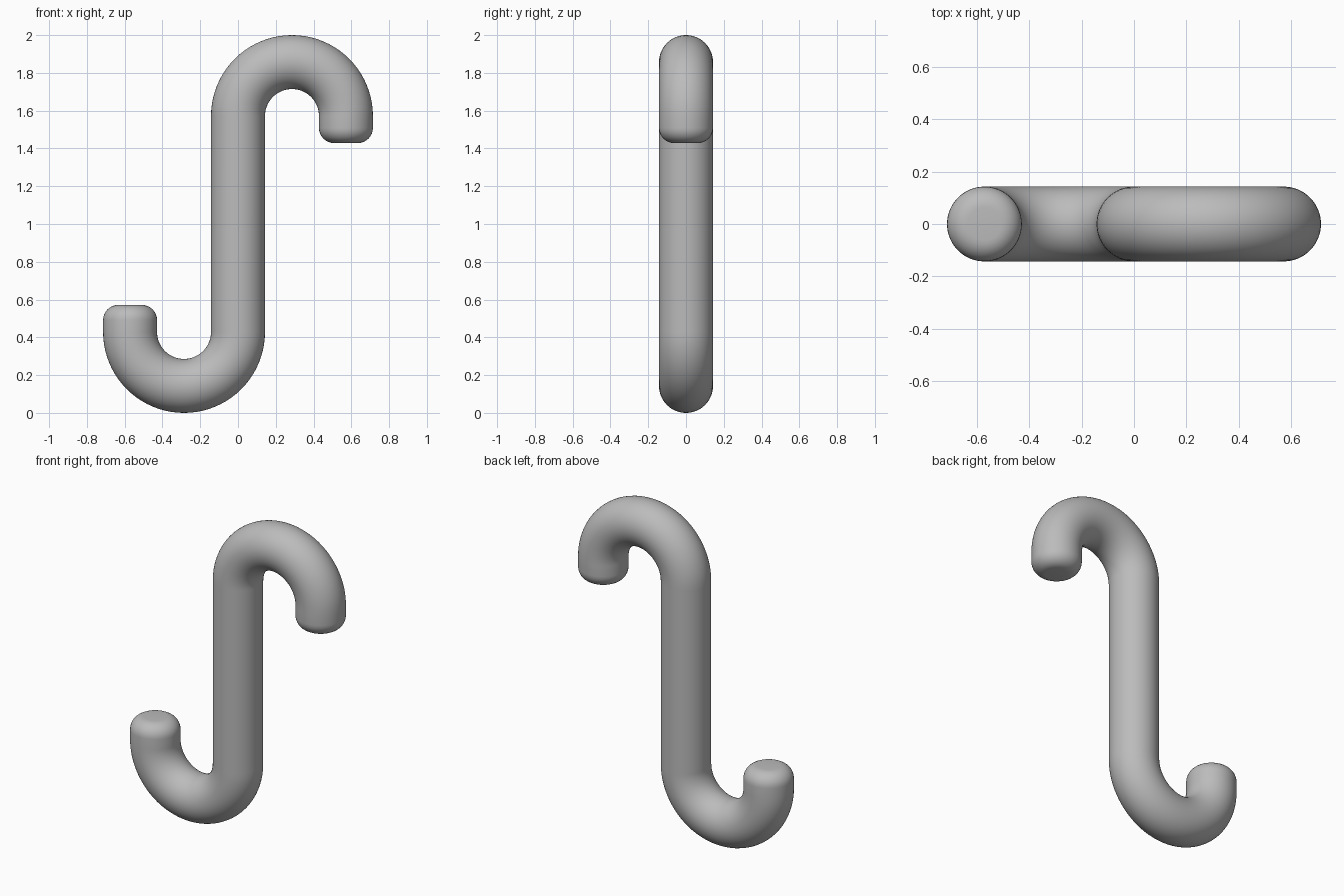
import bpy, bmesh, math
from mathutils import Vector

if "Cube" in bpy.data.objects:
    bpy.data.objects.remove(bpy.data.objects["Cube"], do_unlink=True)

TUBE = 1 / 7          # tube radius
BEND = 2 / 7          # bend centreline radius
FILLET = 0.08         # rounding of the tips
SIDES, STEPS, ROUND = 64, 40, 8
MID, BEND_Z = 1.0, 2 - 3 / 7
TIP_Z = BEND_Z - TUBE

steel = bpy.data.materials.new("grey steel")
steel.use_nodes = True
grey = (0.5, 0.5, 0.5, 1)
steel.diffuse_color = grey
steel.node_tree.nodes["Principled BSDF"].inputs["Base Color"].default_value = grey

# Upper half of the path: (x, z, tangent angle, ring radius)
up = math.pi / 2
half = []
for i in range(STEPS + 1):
    a = math.pi * (1 - i / STEPS)
    half.append((BEND + BEND * math.cos(a), BEND_Z + BEND * math.sin(a), a - up, TUBE))
for i in range(ROUND + 1):
    a = up * i / ROUND
    half.append((2 * BEND, TIP_Z + FILLET * (1 - math.sin(a)), -up,
                 TUBE - FILLET * (1 - math.cos(a))))

# Lower half is the upper half turned half a circle about the middle
path = [(-x, 2 * MID - z, t, r) for x, z, t, r in reversed(half)] + half

# Sweep rings along the path
bm = bmesh.new()
rings = []
for x, z, t, r in path:
    side = Vector((-math.sin(t), 0, math.cos(t)))
    ring = []
    for k in range(SIDES):
        a = 2 * math.pi * k / SIDES
        ring.append(bm.verts.new(Vector((x, 0, z)) + side * (r * math.cos(a))
                                 + Vector((0, r * math.sin(a), 0))))
    rings.append(ring)
for p, q in zip(rings, rings[1:]):
    for k in range(SIDES):
        n = (k + 1) % SIDES
        bm.faces.new((p[k], p[n], q[n], q[k]))

# Flat tips
bm.faces.new(rings[0])
bm.faces.new(rings[-1])
bmesh.ops.recalc_face_normals(bm, faces=bm.faces)

mesh = bpy.data.meshes.new("s_hook")
bm.to_mesh(mesh)
bm.free()
hook = bpy.data.objects.new("s_hook", mesh)
bpy.context.collection.objects.link(hook)
mesh.materials.append(steel)

bpy.context.view_layer.objects.active = hook
hook.select_set(True)
bpy.ops.object.shade_smooth_by_angle(angle=math.radians(30))
